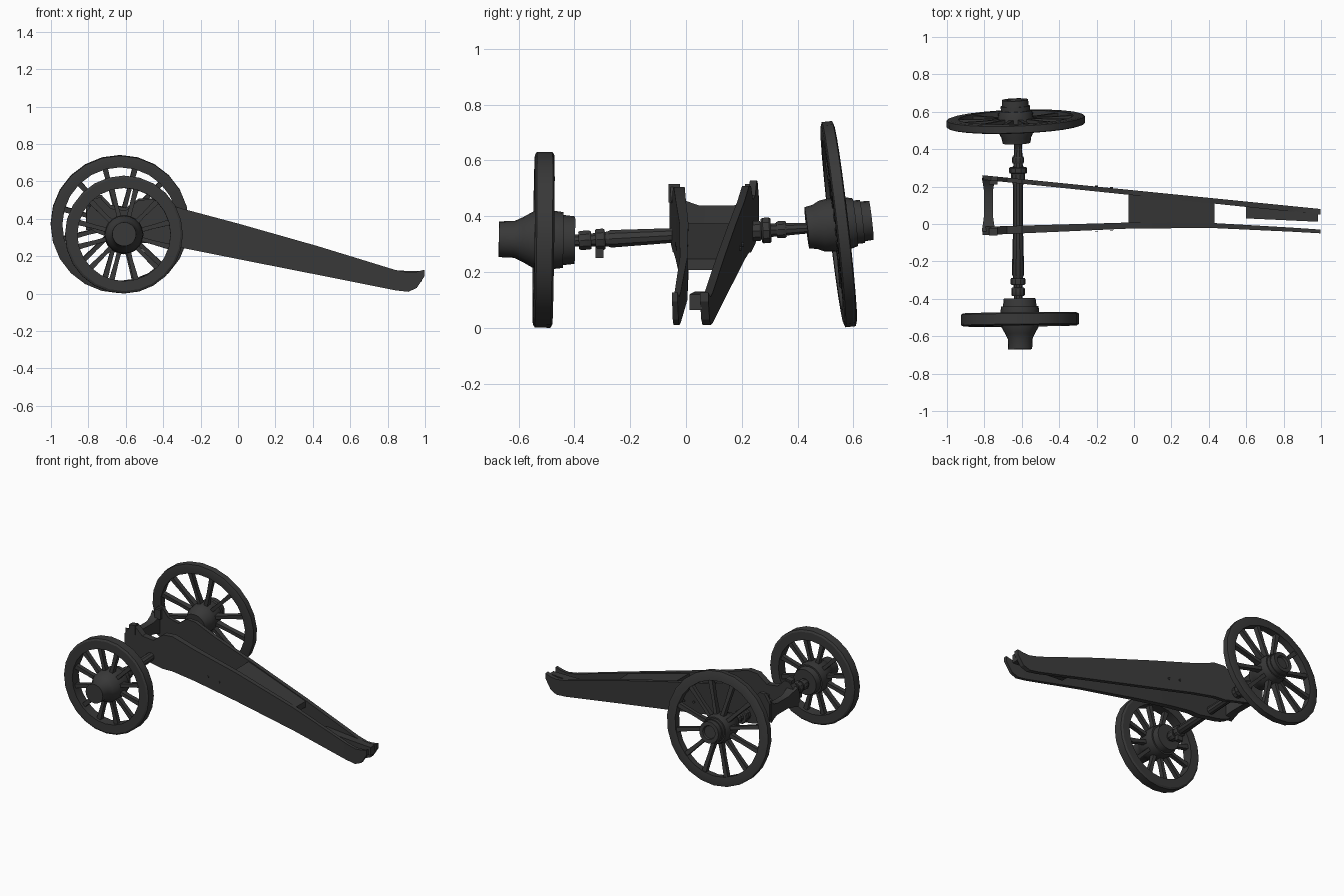
import bpy, bmesh, math
from mathutils import Matrix, Vector

cube = bpy.data.objects.get("Cube")
if cube:
    bpy.data.objects.remove(cube, do_unlink=True)

mat = bpy.data.materials.new("dark_iron_grey")
mat.use_nodes = True
GREY = (0.04, 0.04, 0.04, 1)
mat.diffuse_color = GREY
mat.node_tree.nodes["Principled BSDF"].inputs["Base Color"].default_value = GREY


def finish(name, bm, matrix=Matrix()):
    bmesh.ops.recalc_face_normals(bm, faces=bm.faces)
    me = bpy.data.meshes.new(name)
    bm.to_mesh(me)
    bm.free()
    ob = bpy.data.objects.new(name, me)
    ob.matrix_world = matrix
    me.materials.append(mat)
    bpy.context.collection.objects.link(ob)
    bpy.ops.object.select_all(action='DESELECT')
    ob.select_set(True)
    bpy.context.view_layer.objects.active = ob
    bpy.ops.object.shade_smooth_by_angle(angle=math.radians(30))
    return ob


def loft(bm, rings, closed=False):
    """Skin equal-sized rings of points; cap the ends unless closed."""
    vs = [[bm.verts.new(p) for p in r] for r in rings]
    n = len(vs[0])
    pairs = list(zip(vs, vs[1:])) + ([(vs[-1], vs[0])] if closed else [])
    for a, b in pairs:
        for i in range(n):
            j = (i + 1) % n
            bm.faces.new((a[i], a[j], b[j], b[i]))
    if not closed:
        bm.faces.new(vs[0])
        bm.faces.new(vs[-1])


def lathe(name, profile, segs, matrix, closed=False):
    """Turn (y, radius) points about the local y axis."""
    bm = bmesh.new()
    angles = [2 * math.pi * i / segs for i in range(segs)]
    loft(bm, [[(r * math.cos(a), y, r * math.sin(a)) for a in angles]
              for y, r in profile], closed)
    return finish(name, bm, matrix)


def beam(name, stations):
    """Beam along x from stations (x, y0, y1, z0, z1)."""
    bm = bmesh.new()
    loft(bm, [[(x, y0, z0), (x, y1, z0), (x, y1, z1), (x, y0, z1)]
              for x, y0, y1, z0, z1 in stations])
    return finish(name, bm)


def lerp(points, x):
    for (x0, a), (x1, b) in zip(points, points[1:]):
        if x <= x1:
            return a + (b - a) * (x - x0) / (x1 - x0)
    return points[-1][1]


# Wheels: rim, twelve tapered spokes, turned hub
def wheel(side, centre, radius, depth, width, tilt, yaw, hub):
    m = (Matrix.Translation(centre) @ Matrix.Rotation(yaw, 4, 'Z')
         @ Matrix.Rotation(tilt, 4, 'X'))
    inner, h = radius - width, depth / 2
    lathe(side + "_wheel_rim", [(-h, inner), (-h, radius - .012), (-h * .8, radius),
                                (h * .8, radius), (h, radius - .012), (h, inner)],
          24, m, closed=True)
    lathe(side + "_wheel_hub", hub, 20, m)
    bm = bmesh.new()
    for k in range(12):
        turn = Matrix.Rotation(math.radians(30 * k + 15), 4, 'Y')
        rings = []
        for z, w, d in ((.06, .013, .02), (inner * .6, .011, .015), (inner + .01, .015, .015)):
            rings.append([turn @ Vector((sx * w, sy * d, z))
                          for sx, sy in ((-1, -1), (1, -1), (1, 1), (-1, 1))])
        loft(bm, rings)
    finish(side + "_wheel_spokes", bm, m)


wheel("front", (-.61, -.51, .316), .315, .07, .066, math.radians(-.7), math.radians(.6),
      [(-.16, .04), (-.16, .064), (-.105, .066), (-.075, .08), (-.04, .1),
       (.03, .105), (.07, .1), (.07, .09), (.112, .085), (.112, .03)])
wheel("back", (-.632, .547, .372), .37, .046, .062, math.radians(6.6), math.radians(2),
      [(-.115, .03), (-.115, .074), (-.085, .08), (-.06, .092), (-.025, .096),
       (.03, .094), (.06, .086), (.06, .078), (.085, .078), (.085, .072),
       (.118, .07), (.118, .045), (.105, .04)])

# Axle with collars, rising slightly towards the back wheel
slope = math.atan2(.045, .83)
axle_at = Matrix.Translation((-.62, 0, .334)) @ Matrix.Rotation(slope, 4, 'X')
lathe("axle", [(-.42, .022), (-.34, .024), (-.28, .028), (-.27, .033), (-.03, .027),
               (.2, .027), (.27, .034), (.3, .026), (.46, .019)], 10, axle_at)
for name, a, b, r in (("front_outer_collar", -.385, -.34, .036),
                      ("front_inner_collar", -.325, -.29, .04),
                      ("back_inner_collar", .235, .27, .038),
                      ("back_outer_collar", .27, .305, .048),
                      ("back_end_collar", .325, .36, .032)):
    lathe(name, [(a, r * .9), (a + .006, r), (b - .006, r), (b, r * .9)], 10, axle_at)
beam("front_collar_lug", [(-.64, -.325, -.295, .25, .32), (-.6, -.325, -.295, .25, .32)])

# Cheeks: long side boards with a barrel seat, tapering to the trail
SIDE = [(-.81, .36, .44), (-.765, .33, .50), (-.73, .315, .505), (-.68, .30, .455),
        (-.6, .285, .445), (-.53, .27, .50), (-.46, .27, .505), (-.3, .245, .455),
        (0, .185, .375), (.43, .1, .253), (.84, .018, .127), (.91, .01, .113),
        (.955, .03, .117), (.998, .095, .128)]
FRONT_Y = [(-.82, -.06), (.03, -.022), (.5, -.022), (1, -.05)]
FRONT_THICK = [(-.82, .045), (0, .032), (1, .02)]
BACK_Y = [(-.82, .262), (1, .08)]
BACK_THICK = [(-.82, .024), (1, .03)]


def back_inner(x):
    return lerp(BACK_Y, x) - lerp(BACK_THICK, x)


beam("front_cheek", [(x, lerp(FRONT_Y, x), lerp(FRONT_Y, x) + lerp(FRONT_THICK, x), lo, hi)
                     for x, lo, hi in SIDE])
beam("back_cheek", [(x, back_inner(x), lerp(BACK_Y, x), lo, hi + max(0, -.4 - x) * .07)
                    for x, lo, hi in SIDE])

# Raised caps on the barrel seats
for name, y in (("front", -.062), ("back", .212)):
    beam(name + "_seat_cap", [(-.775, y, y + .04, .45, .51), (-.73, y, y + .04, .45, .515)])

# Waisted breast transom at the axle end
bm = bmesh.new()
rings = []
for y, w, lo, hi in ((-.04, .036, .34, .47), (0, .03, .35, .455), (.05, .023, .36, .438),
                     (.17, .023, .36, .438), (.215, .03, .35, .455), (.245, .036, .34, .48)):
    rings.append([(-.778 + s * w, y, z) for s, z in ((-1, lo), (1, lo), (1, hi), (-1, hi))])
loft(bm, rings)
finish("breast_transom", bm)

# Middle transom board and the trail block
beam("middle_transom", [(x, -.005, back_inner(x) + .005, z - .04, z)
                        for x, z in ((-.03, .375), (.43, .248))])
beam("trail_block", [(.6, .03, back_inner(.6) + .005, .075, .13),
                     (.985, .012, back_inner(.985) + .005, .065, .12)])

# Bolt heads on both cheeks
for x, z in ((-.2, .3), (-.12, .285)):
    for name, y, s in (("front", lerp(FRONT_Y, x), -1), ("back", lerp(BACK_Y, x), 1)):
        lathe(name + "_cheek_bolt", [(-.004, .008), (s * .007, .008)], 8,
              Matrix.Translation((x, y, z)))
